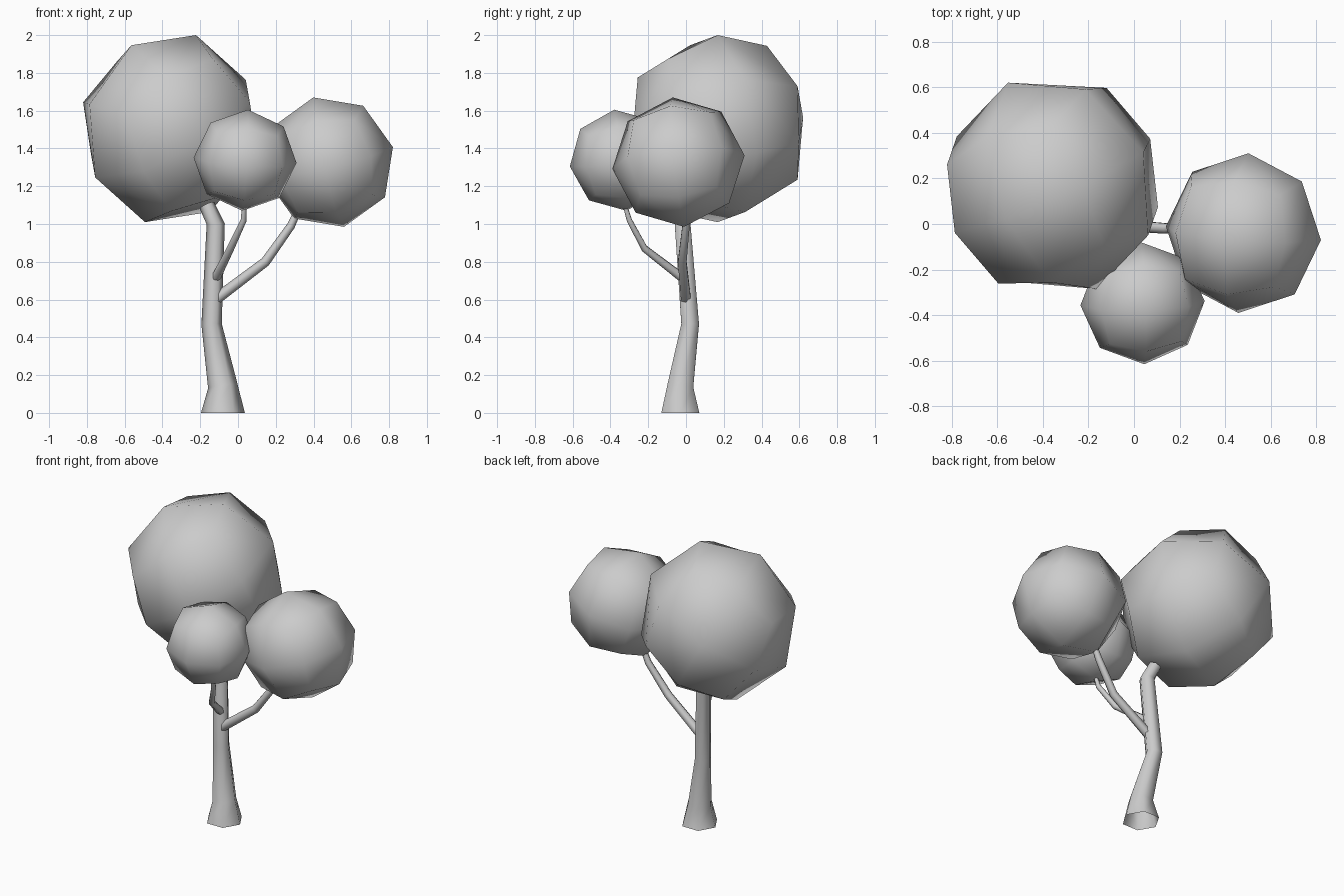
import bpy, bmesh
from math import cos, sin, pi, radians
from mathutils import Vector, Euler, Matrix

if "Cube" in bpy.data.objects:
    bpy.data.objects.remove(bpy.data.objects["Cube"])

UP = Vector((0, 0, 1))


def finish(name, bm):
    bmesh.ops.recalc_face_normals(bm, faces=bm.faces)
    for f in bm.faces:
        f.smooth = True
    me = bpy.data.meshes.new(name)
    bm.to_mesh(me)
    bm.free()
    bpy.context.collection.objects.link(bpy.data.objects.new(name, me))


def limb(name, path, sides=6, flat_start=False):
    """Open tapered tube through (x, y, z, radius) points."""
    bm = bmesh.new()
    pts = [Vector(p[:3]) for p in path]
    rings = []
    for i, p in enumerate(pts):
        tangent = pts[min(i + 1, len(pts) - 1)] - pts[max(i - 1, 0)]
        if flat_start and i == 0:
            tangent = UP
        turn = UP.rotation_difference(tangent.normalized())
        r = path[i][3]
        rings.append([bm.verts.new(p + turn @ Vector((r * cos(2 * pi * k / sides),
                                                      r * sin(2 * pi * k / sides), 0)))
                      for k in range(sides)])
    for a, b in zip(rings, rings[1:]):
        for k in range(sides):
            n = (k + 1) % sides
            bm.faces.new((a[k], a[n], b[n], b[k]))
    finish(name, bm)


def foliage(name, low, high, turn, lean=0):
    """Low-poly ball from a subdivided cube, turned, then fitted to a box."""
    bm = bmesh.new()
    bmesh.ops.create_cube(bm, size=2)
    bmesh.ops.subdivide_edges(bm, edges=bm.edges[:], cuts=1, use_grid_fill=True)
    rot = Matrix.Rotation(radians(lean), 3, 'Y') @ Euler([radians(a) for a in turn]).to_matrix()
    for v in bm.verts:
        v.co = rot @ v.co.normalized()
    half = [max(v.co[i] for v in bm.verts) for i in range(3)]
    for v in bm.verts:
        v.co = [(low[i] + high[i]) / 2 + v.co[i] / half[i] * (high[i] - low[i]) / 2
                for i in range(3)]
    finish(name, bm)


# Trunk with flared foot
limb("trunk", [(-0.08, -0.03, 0, 0.116), (-0.08, -0.03, 0.14, 0.079),
               (-0.14, 0.022, 0.47, 0.054), (-0.118, -0.018, 1.0, 0.048),
               (-0.165, 0.0, 1.1, 0.042)], flat_start=True)

# Branches
limb("right_branch", [(-0.12, 0.0, 0.6, 0.03), (0.145, -0.02, 0.8, 0.026),
                      (0.28, 0.0, 0.99, 0.022), (0.33, 0.0, 1.1, 0.018)])
limb("front_branch", [(-0.125, 0.0, 0.7, 0.026), (-0.04, -0.22, 0.87, 0.02),
                      (0.03, -0.30, 1.02, 0.016), (0.035, -0.33, 1.12, 0.012)])

# Foliage balls
foliage("large_foliage", (-0.82, -0.285, 1.01), (0.105, 0.62, 2.0), (0, 45, 24.5), lean=16)
foliage("medium_foliage", (0.14, -0.39, 0.985), (0.82, 0.31, 1.67), (6, -13, -5))
foliage("small_foliage", (-0.235, -0.615, 1.07), (0.31, -0.08, 1.605), (7, 3, 2))
